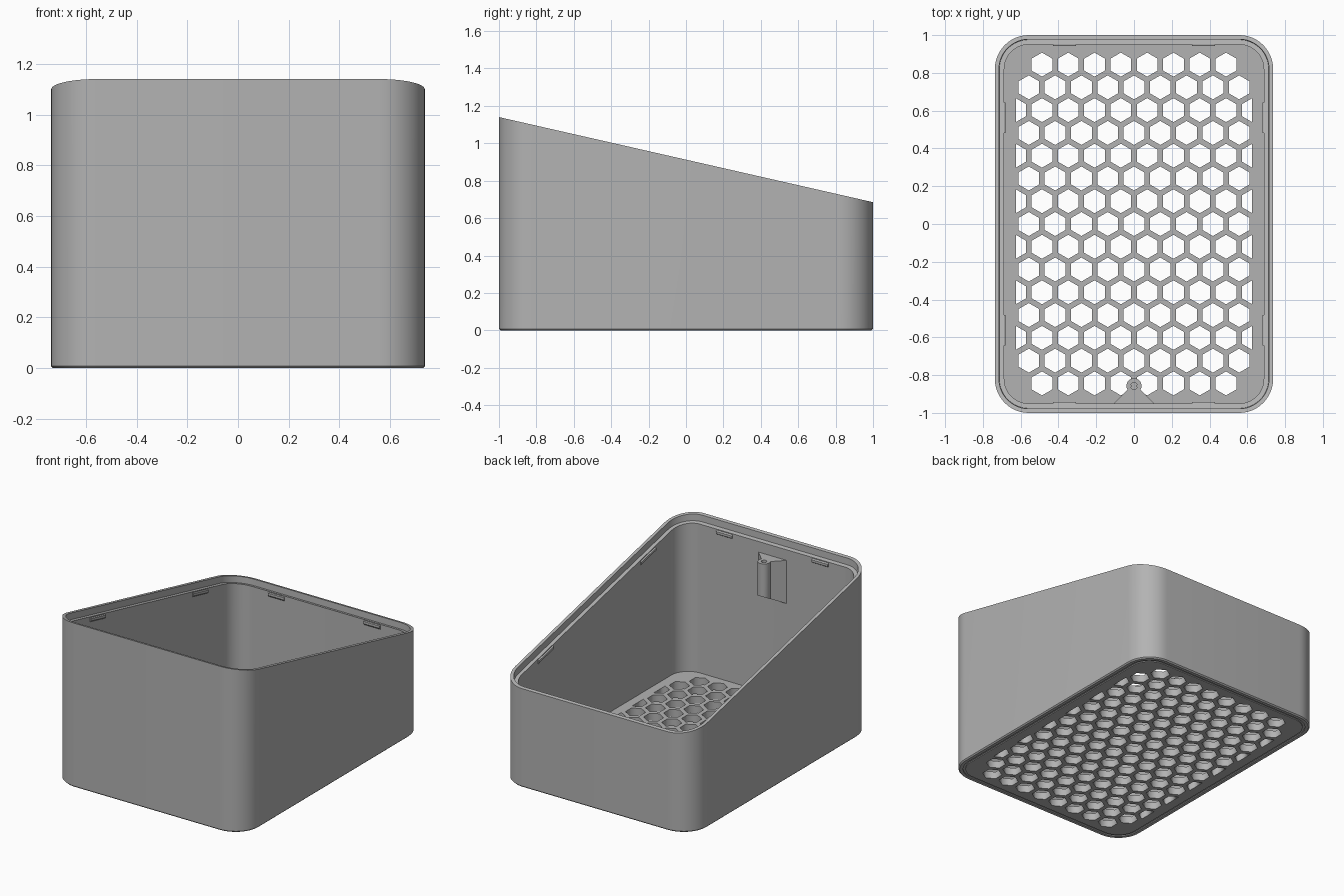
import bpy, bmesh, math

if "Cube" in bpy.data.objects:
    bpy.data.objects.remove(bpy.data.objects["Cube"])

HX, HY, R = 0.737, 1.0, 0.18      # half width, half length, corner radius
WALL, FLOOR = 0.05, 0.05

grey = bpy.data.materials.new("plain_grey")
grey.diffuse_color = (0.45, 0.45, 0.45, 1)
grey.use_nodes = True
grey.node_tree.nodes["Principled BSDF"].inputs["Base Color"].default_value = grey.diffuse_color


def rim(y):
    """Height of the sloping top edge."""
    return 0.9125 - 0.2275 * y


def outline(inset, steps=12):
    """Rounded rectangle, counter-clockwise."""
    r, pts = R - inset, []
    for i, (sx, sy) in enumerate(((1, 1), (-1, 1), (-1, -1), (1, -1))):
        for k in range(steps + 1):
            a = math.pi / 2 * (i + k / steps)
            pts.append((sx * (HX - R) + r * math.cos(a), sy * (HY - R) + r * math.sin(a)))
    return pts


def finish(ob, smooth=True):
    ob.data.materials.clear()
    ob.data.materials.append(grey)
    bpy.ops.object.select_all(action='DESELECT')
    ob.select_set(True)
    bpy.context.view_layer.objects.active = ob
    if smooth:
        bpy.ops.object.shade_smooth_by_angle(angle=math.radians(30))


def from_bmesh(name, bm, smooth=True):
    bmesh.ops.recalc_face_normals(bm, faces=bm.faces)
    me = bpy.data.meshes.new(name)
    bm.to_mesh(me)
    bm.free()
    ob = bpy.data.objects.new(name, me)
    bpy.context.collection.objects.link(ob)
    finish(ob, smooth)
    return ob


def plate(name, loops, z0, z1):
    """Flat plate from an outer loop and hole loops."""
    cu = bpy.data.curves.new(name, 'CURVE')
    cu.dimensions, cu.fill_mode, cu.extrude = '2D', 'BOTH', (z1 - z0) / 2
    for pts in loops:
        sp = cu.splines.new('POLY')
        sp.points.add(len(pts) - 1)
        for p, (x, y) in zip(sp.points, pts):
            p.co = (x, y, 0, 1)
        sp.use_cyclic_u = True
    ob = bpy.data.objects.new(name, cu)
    bpy.context.collection.objects.link(ob)
    bpy.ops.object.select_all(action='DESELECT')
    ob.select_set(True)
    bpy.context.view_layer.objects.active = ob
    bpy.ops.object.convert(target='MESH')
    ob = bpy.context.object
    bm = bmesh.new()
    bm.from_mesh(ob.data)
    bmesh.ops.remove_doubles(bm, verts=bm.verts, dist=1e-5)
    bmesh.ops.translate(bm, verts=bm.verts, vec=(0, 0, (z0 + z1) / 2))
    bmesh.ops.recalc_face_normals(bm, faces=bm.faces)
    bm.to_mesh(ob.data)
    bm.free()
    return ob


# Walls: closed section swept round the rounded rectangle (inset, z, measured from rim?)
section = [(0.008, 0, False), (0, 0.008, False), (0, 0, True), (0.022, 0, True),
           (0.024, -0.045, True), (WALL, -0.045, True), (WALL, 0.006, False),
           (0.03, 0.006, False), (0.03, 0, False)]
bm = bmesh.new()
rings = [[bm.verts.new((x, y, z + (rim(y) if top else 0))) for x, y in outline(ins)]
         for ins, z, top in section]
for a, b in zip(rings, rings[1:] + rings[:1]):
    for i in range(len(a)):
        j = (i + 1) % len(a)
        bm.faces.new((a[i], a[j], b[j], b[i]))
from_bmesh("box_walls", bm)

# Floor grille: staggered hexagon holes, halved at the side margins
PITCH, HEX, LIMIT = 0.1392, 0.0635, 0.626
loops = [outline(WALL - 0.004)]
for row in range(-7, 8):
    y = row * PITCH * math.sqrt(3) / 2
    offset = 0.5 if row % 2 else 0
    for col in range(-5, 6):
        x = (col + offset) * PITCH
        if abs(x) > LIMIT + 0.01 or (abs(row) == 7 and abs(x) > 0.55):
            continue
        pts = [(x + HEX * math.sin(k * math.pi / 3), y + HEX * math.cos(k * math.pi / 3))
               for k in range(6)]
        if abs(x) > 0.6:
            s = math.copysign(1, x)
            pts = [p for p in pts if abs(p[0]) < LIMIT - 0.01]
            pts.sort(key=lambda p: p[1])
            pts = [(s * LIMIT, y - HEX)] + pts + [(s * LIMIT, y + HEX)]
        loops.append(pts)
floor = plate("floor_grille", loops, 0, FLOOR)
finish(floor, False)


# Snap tabs: small wedges just under the ledge, following the slope
def tab(name, along_x, side, centre, half):
    bm = bmesh.new()
    ends = []
    for t in (centre - half, centre + half):
        ring = []
        for depth, drop in ((-0.005, 0.048), (0.008, 0.056), (0.008, 0.072), (-0.005, 0.085)):
            d = side * ((HY if along_x else HX) - WALL - depth)
            x, y = (t, d) if along_x else (d, t)
            ring.append(bm.verts.new((x, y, rim(y) - drop)))
        ends.append(ring)
    a, b = ends
    bm.faces.new(a)
    bm.faces.new(b)
    for i in range(4):
        j = (i + 1) % 4
        bm.faces.new((a[i], a[j], b[j], b[i]))
    from_bmesh(name, bm, False)


for side, label in ((-1, "a"), (1, "b")):
    for s in (-1, 1):
        tab(f"end_tab_{label}", True, side, s * 0.368, 0.062)
        tab(f"side_tab_{label}", False, side, s * 0.563, 0.081)

# Screw boss on the inner front wall: keyhole profile with a sloped underside
CY, BR, HOLE = -0.857, 0.04, 0.018
arc = [math.radians(-30 + 240 * k / 24) for k in range(25)]
profile = [(0.11, -0.952)] + [(BR * math.cos(a), CY + BR * math.sin(a)) for a in arc]
profile.append((-0.11, -0.952))
hole = [(HOLE * math.cos(k * math.pi / 12), CY + HOLE * math.sin(k * math.pi / 12))
        for k in range(24)]
boss = plate("screw_boss", [profile, hole], 0.72, 1.01)
for v in boss.data.vertices:
    if v.co.z < 0.8:
        v.co.z = 0.71 + 0.55 * (v.co.y + 0.95)
finish(boss)
